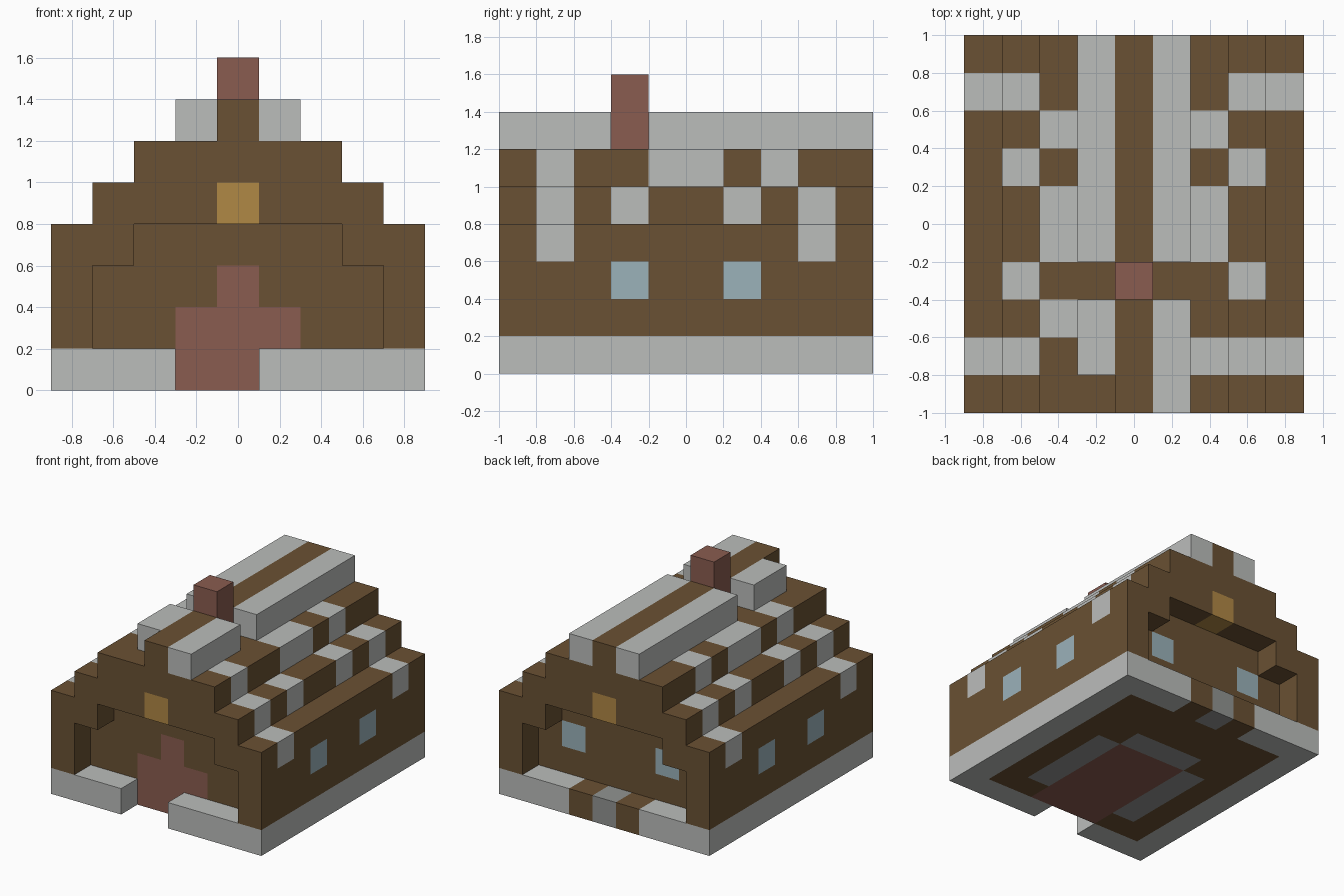
import bpy, bmesh
from math import radians
from mathutils import Vector

cube = bpy.data.objects.get("Cube")
if cube:
    bpy.data.objects.remove(cube, do_unlink=True)

S = 0.2  # block size


def make_material(name, rgb):
    lin = [((c / 255 + 0.055) / 1.055) ** 2.4 for c in rgb]
    m = bpy.data.materials.new(name)
    m.use_nodes = True
    m.diffuse_color = (*lin, 1)
    bsdf = m.node_tree.nodes["Principled BSDF"]
    bsdf.inputs["Base Color"].default_value = (*lin, 1)
    bsdf.inputs["Roughness"].default_value = 0.9
    return m


wood = make_material("brown wood", (106, 81, 51))
snow = make_material("pale grey", (187, 189, 187))
brick = make_material("red brown", (138, 92, 80))
lamp = make_material("amber", (176, 136, 69))
glass = make_material("pale blue glass", (155, 178, 186))
stone = make_material("mid grey stone", (146, 148, 146))

cells = {}      # block position -> part name
part_mats = {}  # part name -> material


def fill(part, mat, xs, ys, zs):
    """Fill inclusive ranges of blocks, replacing what is there."""
    part_mats[part] = mat
    for x in range(xs[0], xs[1] + 1):
        for y in range(ys[0], ys[1] + 1):
            for z in range(zs[0], zs[1] + 1):
                cells[x, y, z] = part


def fill_both(part, mat, x, ys, zs):
    for side in (-x, x):
        fill(part, mat, (side, side), ys, zs)


# Foundation with an open doorstep at the front
fill("foundation", snow, (-4, 4), (0, 9), (0, 0))
for x in (-1, 0):
    del cells[x, 0, 0]

# Floor, rug and stone path
fill("floor", wood, (-3, 3), (1, 8), (0, 0))
fill_both("floor", wood, 1, (9, 9), (0, 0))
fill_both("path", stone, 2, (2, 5), (0, 0))
fill("path", stone, (-1, 1), (6, 6), (0, 0))
fill("path", stone, (0, 0), (9, 9), (0, 0))
fill("rug", brick, (-1, 1), (1, 5), (0, 0))

# Walls: sides run full length, gable walls sit one block back
fill("walls", wood, (-3, 3), (1, 8), (1, 3))
fill_both("walls", wood, 4, (0, 9), (1, 3))
fill_both("walls", wood, 3, (0, 9), (3, 3))

# Stepped roof and ridge
fill("roof", wood, (-3, 3), (0, 9), (4, 4))
fill("roof", wood, (-2, 2), (0, 9), (5, 5))
fill("roof", wood, (0, 0), (0, 9), (6, 6))

# Snow patches on the roof steps
for y in (1, 8):
    fill_both("roof_snow", snow, 4, (y, y), (3, 3))
for y in (1, 3, 6, 8):
    fill_both("roof_snow", snow, 3, (y, y), (4, 4))
fill_both("roof_snow", snow, 2, (4, 5), (5, 5))
fill_both("roof_snow", snow, 2, (7, 7), (5, 5))
fill("roof_snow", snow, (-2, -2), (2, 2), (5, 5))
fill("roof_snow", snow, (2, 2), (1, 1), (5, 5))

# Snow bars beside the ridge, broken at the chimney
fill_both("ridge_snow", snow, 1, (4, 9), (6, 6))
fill("ridge_snow", snow, (1, 1), (0, 2), (6, 6))
fill("ridge_snow", snow, (-1, -1), (1, 2), (6, 6))

# Chimney
fill("chimney", brick, (0, 0), (3, 3), (6, 7))

# Door
fill("door", brick, (-1, 1), (1, 1), (1, 1))
fill("door", brick, (0, 0), (1, 1), (2, 2))

# Windows and gable lights
for y in (3, 6):
    fill_both("windows", glass, 4, (y, y), (2, 2))
fill_both("windows", glass, 2, (8, 8), (2, 2))
for y in (0, 9):
    fill("gable_lights", lamp, (0, 0), (y, y), (4, 4))


def build_part(name):
    """Make one object from the outward faces of a part's blocks."""
    bm = bmesh.new()
    for cell in [c for c, p in cells.items() if p == name]:
        centre = Vector((cell[0], cell[1] - 4.5, cell[2] + 0.5))
        for axis in range(3):
            for sign in (-1, 1):
                beside = list(cell)
                beside[axis] += sign
                if tuple(beside) in cells:
                    continue
                n, u, v = Vector(), Vector(), Vector()
                n[axis], u[(axis + 1) % 3], v[(axis + 2) % 3] = sign, sign, 1
                corners = [n - u - v, n + u - v, n + u + v, n - u + v]
                bm.faces.new([bm.verts.new((centre + c / 2) * S) for c in corners])
    bmesh.ops.remove_doubles(bm, verts=bm.verts, dist=0.001)
    bmesh.ops.dissolve_limit(bm, angle_limit=radians(1), verts=bm.verts, edges=bm.edges)
    mesh = bpy.data.meshes.new(name)
    bm.to_mesh(mesh)
    bm.free()
    mesh.materials.append(part_mats[name])
    bpy.context.scene.collection.objects.link(bpy.data.objects.new(name, mesh))


for part in part_mats:
    build_part(part)
